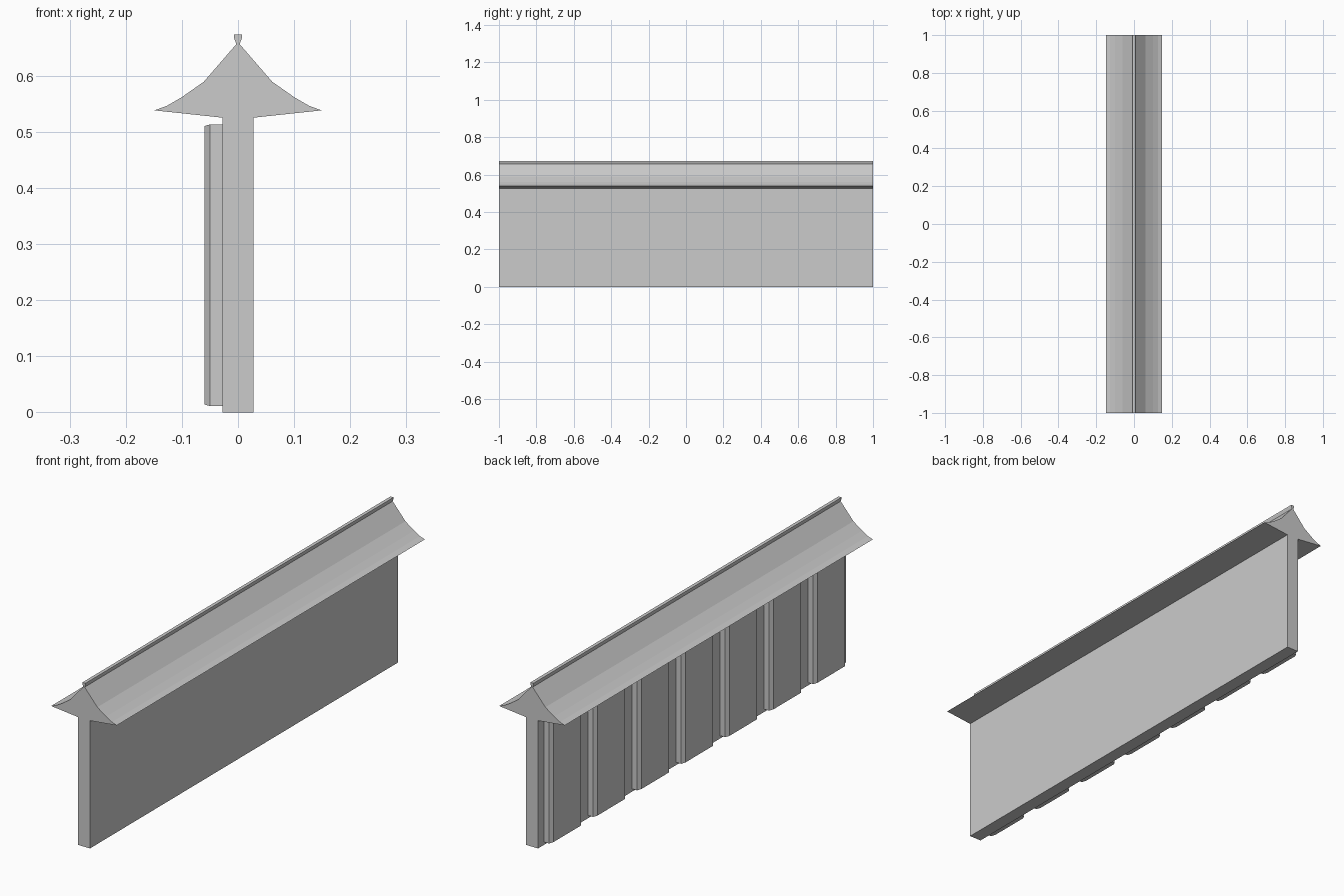
import bpy, bmesh

if "Cube" in bpy.data.objects:
    bpy.data.objects.remove(bpy.data.objects["Cube"])


def loft(name, rings):
    """Closed solid through successive rings of equal vertex count."""
    bm = bmesh.new()
    loops = [[bm.verts.new(p) for p in ring] for ring in rings]
    n = len(loops[0])
    for a, b in zip(loops, loops[1:]):
        for i in range(n):
            j = (i + 1) % n
            bm.faces.new((a[i], a[j], b[j], b[i]))
    bm.faces.new(loops[0])
    bm.faces.new(loops[-1])
    bmesh.ops.recalc_face_normals(bm, faces=bm.faces)
    mesh = bpy.data.meshes.new(name)
    bm.to_mesh(mesh)
    bm.free()
    obj = bpy.data.objects.new(name, mesh)
    bpy.context.collection.objects.link(obj)
    return obj


# Wall, flared coping and ridge lip: one mirrored profile run along y
half = [(0.0275, 0), (0.0275, 0.525), (0.149, 0.538), (0.127, 0.546),
        (0.101, 0.561), (0.061, 0.589), (0.003, 0.656), (0.007, 0.667),
        (0.007, 0.673)]
profile = half + [(-x, z) for x, z in reversed(half)]
loft("wall_with_coping", [[(x, y, z) for x, z in profile] for y in (-1, 1)])


# Seven chamfered panels on the left face
def panel_ring(x, yc, inset_y, inset_z):
    w = 0.103 - inset_y
    z0, z1 = 0.011 + inset_z, 0.513 - inset_z
    return [(x, yc - w, z0), (x, yc + w, z0), (x, yc + w, z1), (x, yc - w, z1)]


for k in range(7):
    yc = (k - 3) * 2 / 7
    loft(f"panel_{k + 1}", [panel_ring(-0.027, yc, 0, 0),
                            panel_ring(-0.05, yc, 0, 0),
                            panel_ring(-0.06, yc, 0.014, 0.003)])
